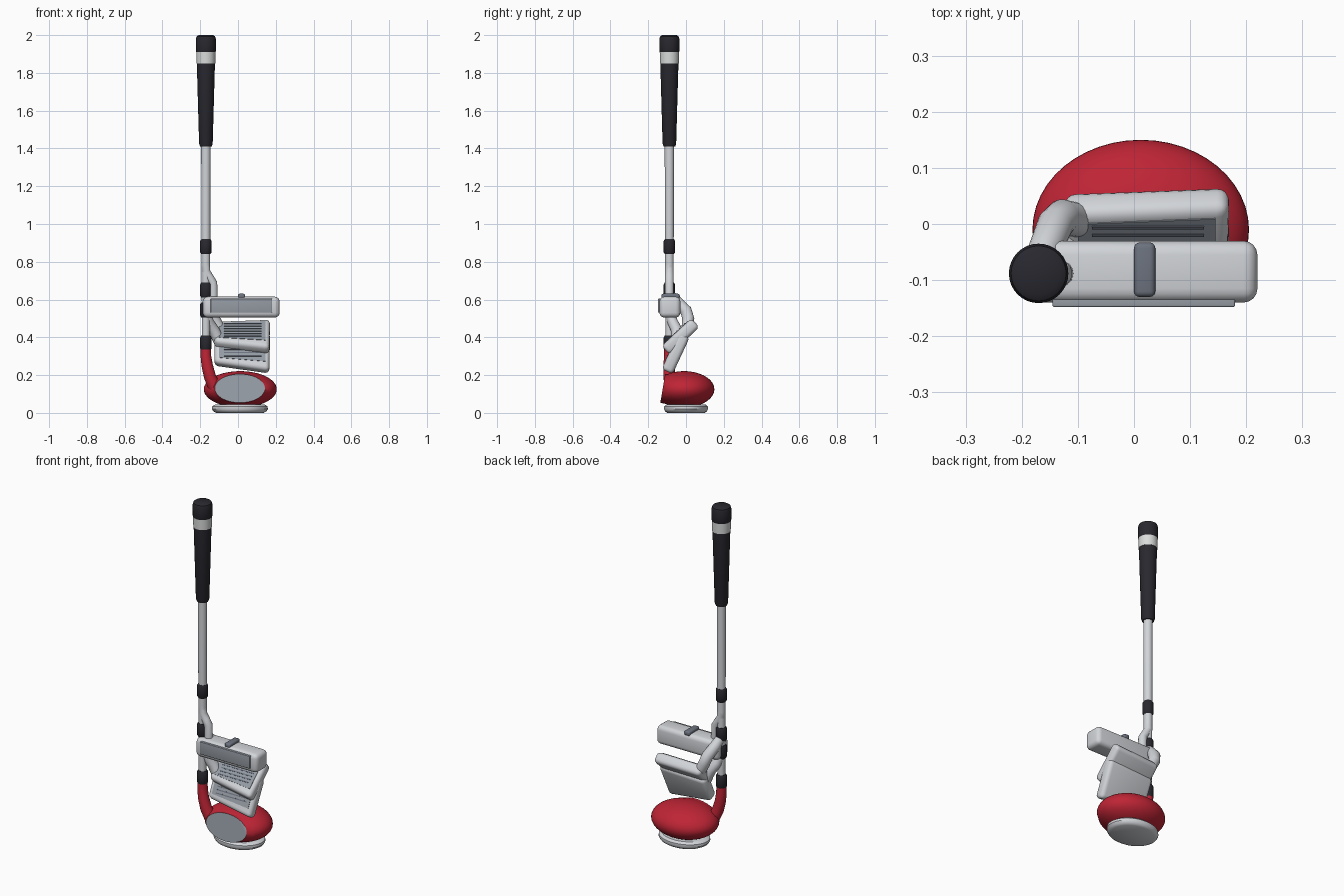
import bpy, bmesh, math
from mathutils import Vector, Matrix

if "Cube" in bpy.data.objects:
    bpy.data.objects.remove(bpy.data.objects["Cube"])


def material(name, rgb):
    m = bpy.data.materials.new(name)
    m.diffuse_color = (*rgb, 1)
    m.use_nodes = True
    m.node_tree.nodes["Principled BSDF"].inputs["Base Color"].default_value = m.diffuse_color
    return m


RED = material("red lacquer", (0.52, 0.018, 0.036))
BLACK = material("black rubber", (0.021, 0.021, 0.028))
STEEL = material("light steel", (0.64, 0.66, 0.69))
GREY = material("face grey", (0.30, 0.33, 0.37))
DARK = material("dark grey", (0.15, 0.17, 0.21))
WHITE = material("pale band", (0.70, 0.71, 0.71))


def finish(name, bm, mats, angle=35):
    bmesh.ops.recalc_face_normals(bm, faces=bm.faces)
    me = bpy.data.meshes.new(name)
    bm.to_mesh(me)
    bm.free()
    ob = bpy.data.objects.new(name, me)
    bpy.context.collection.objects.link(ob)
    for m in mats:
        me.materials.append(m)
    bpy.ops.object.select_all(action='DESELECT')
    ob.select_set(True)
    bpy.context.view_layer.objects.active = ob
    bpy.ops.object.shade_smooth_by_angle(angle=math.radians(angle))
    return ob


def tube(name, pts, radii, mat, seg=24, squash=1.0, angle=35):
    """Capped tube through pts, one radius per point."""
    bm = bmesh.new()
    pts = [Vector(p) for p in pts]
    rings = []
    for i, (p, r) in enumerate(zip(pts, radii)):
        d = (pts[min(i + 1, len(pts) - 1)] - pts[max(i - 1, 0)]).normalized()
        a = d.cross(Vector((0, 1, 0))).normalized()
        b = d.cross(a)
        rings.append([bm.verts.new(p + a * r * math.cos(t) + b * r * squash * math.sin(t))
                      for t in (2 * math.pi * k / seg for k in range(seg))])
    for lo, hi in zip(rings, rings[1:]):
        for k in range(seg):
            bm.faces.new((lo[k], lo[(k + 1) % seg], hi[(k + 1) % seg], hi[k]))
    bm.faces.new(rings[0])
    bm.faces.new(rings[-1])
    return finish(name, bm, [mat], angle)


def slab(name, outline, depth, matrix, mat, bevel=0.0):
    """Flat outline (u, v) thickened by depth both ways, then rounded."""
    bm = bmesh.new()
    lo = [bm.verts.new((u, v, -depth)) for u, v in outline]
    hi = [bm.verts.new((u, v, depth)) for u, v in outline]
    n = len(lo)
    bm.faces.new(lo)
    bm.faces.new(hi)
    for k in range(n):
        bm.faces.new((lo[k], lo[(k + 1) % n], hi[(k + 1) % n], hi[k]))
    if bevel:
        bmesh.ops.bevel(bm, geom=bm.edges[:], offset=bevel, segments=4,
                        profile=0.5, affect='EDGES')
    bm.transform(matrix)
    return finish(name, bm, [mat])


def rect(u0, u1, v0, v1):
    return [(u0, v0), (u1, v0), (u1, v1), (u0, v1)]


SX, SY = -0.17, -0.088


def column(name, profile, mat):
    return tube(name, [(SX, SY, z) for z, r in profile], [r for z, r in profile], mat, 32)


# Shaft, grip and ferrules
column("shaft", [(0.34, 0.021), (1.44, 0.025)], STEEL)
column("grip", [(1.41, 0.031), (1.425, 0.036), (1.85, 0.048)], BLACK)
column("grip_band", [(1.85, 0.050), (1.91, 0.051)], WHITE)
column("grip_cap", [(1.91, 0.051), (1.915, 0.053), (1.98, 0.053), (1.993, 0.049), (2.0, 0.038)], BLACK)
for i, z in enumerate((0.88, 0.65, 0.545, 0.37)):
    column("ferrule_%d" % (i + 1),
           [(z - 0.04, 0.024), (z - 0.03, 0.030), (z + 0.03, 0.030), (z + 0.04, 0.024)], BLACK)

# Necks joining the shaft to each head
tube("putter_neck", [(SX, SY, 0.85), (SX, SY, 0.75), (-0.15, SY, 0.715), (-0.133, SY, 0.69), (-0.13, SY, 0.57)],
     [0.022, 0.023, 0.023, 0.023, 0.023], STEEL)
tube("upper_iron_neck", [(SX, SY, 0.63), (-0.16, -0.05, 0.59), (-0.14, 0.0, 0.54), (-0.128, 0.012, 0.50),
                         (-0.09, 0.005, 0.43)], [0.024, 0.03, 0.032, 0.032, 0.03], STEEL)
tube("lower_iron_neck", [(SX, SY, 0.53), (-0.155, -0.07, 0.48), (-0.13, -0.05, 0.44), (-0.09, -0.045, 0.36)],
     [0.024, 0.028, 0.03, 0.03], STEEL)
tube("driver_neck", [(SX, SY, 0.345), (SX, SY, 0.30), (-0.163, -0.09, 0.25), (-0.148, -0.087, 0.19),
                     (-0.12, -0.08, 0.13)], [0.027, 0.028, 0.03, 0.032, 0.034], RED)

# Putter head with face plate and sight bar
slab("putter_head", rect(-0.185, 0.22, -0.14, -0.03), 0.055, Matrix.Translation((0, 0, 0.56)), STEEL, 0.025)
slab("putter_face", rect(-0.145, 0.18, -0.148, -0.13), 0.037, Matrix.Translation((0, 0, 0.568)), GREY, 0.003)
slab("putter_sight", rect(0, 0.038, -0.13, -0.033), 0.014, Matrix.Translation((0, 0, 0.617)), DARK, 0.01)


# Iron heads: wedge shaped slab, inset panel and groove bars
def iron(name, centre, degrees):
    t = Matrix.Translation(centre) @ Matrix.Rotation(math.radians(degrees), 4, 'X')
    slab(name + "_head", [(-0.125, -0.065), (0.165, -0.11), (0.17, 0.11), (-0.125, 0.095)], 0.032, t, STEEL, 0.022)
    slab(name + "_panel", [(-0.1, -0.04), (0.145, -0.062), (0.145, 0.085), (-0.1, 0.072)], 0.003,
         t @ Matrix.Translation((0, 0, 0.0315)), GREY)
    for k in range(6):
        v = -0.03 + k * 0.019
        slab("%s_groove_%d" % (name, k + 1), rect(-0.075, 0.125, v - 0.003, v + 0.003), 0.002,
             t @ Matrix.Translation((0, 0, 0.0345)), DARK)


iron("upper_iron", (0, -0.03, 0.403), 43)
iron("lower_iron", (0, -0.055, 0.315), 65)

# Driver head: ellipsoid cut at the front and drawn out to a tilted oval face
bm = bmesh.new()
bmesh.ops.create_uvsphere(bm, u_segments=48, v_segments=32, radius=1)
bm.transform(Matrix.Translation((0.012, -0.01, 0.125)) @ Matrix.Diagonal((0.193, 0.16, 0.096, 1)))
cut = bmesh.ops.bisect_plane(bm, geom=bm.verts[:] + bm.edges[:] + bm.faces[:], dist=1e-5,
                             plane_co=(0, -0.10, 0.13), plane_no=(0, -1, 0), clear_outer=True)
rim = [e for e in cut['geom_cut'] if isinstance(e, bmesh.types.BMEdge)]
new = bmesh.ops.extrude_edge_only(bm, edges=rim)['geom']
for v in (g for g in new if isinstance(g, bmesh.types.BMVert)):
    a = math.atan2((v.co.z - 0.125) / 0.096, (v.co.x - 0.012) / 0.193)
    z = 0.13 + 0.076 * math.sin(a)
    v.co = (0.01 + 0.133 * math.cos(a), -0.123 + (z - 0.13) * 0.17, z)
face = bmesh.ops.contextual_create(bm, geom=[g for g in new if isinstance(g, bmesh.types.BMEdge)])
for f in face['faces']:
    f.material_index = 1
finish("driver_head", bm, [RED, GREY], 40)

# Driver sole plate
tube("driver_sole", [(0.01, 0.0, z) for z in (0.0, 0.008, 0.02, 0.034, 0.045)],
     [0.125, 0.14, 0.148, 0.147, 0.13], STEEL, 48, 0.79)
